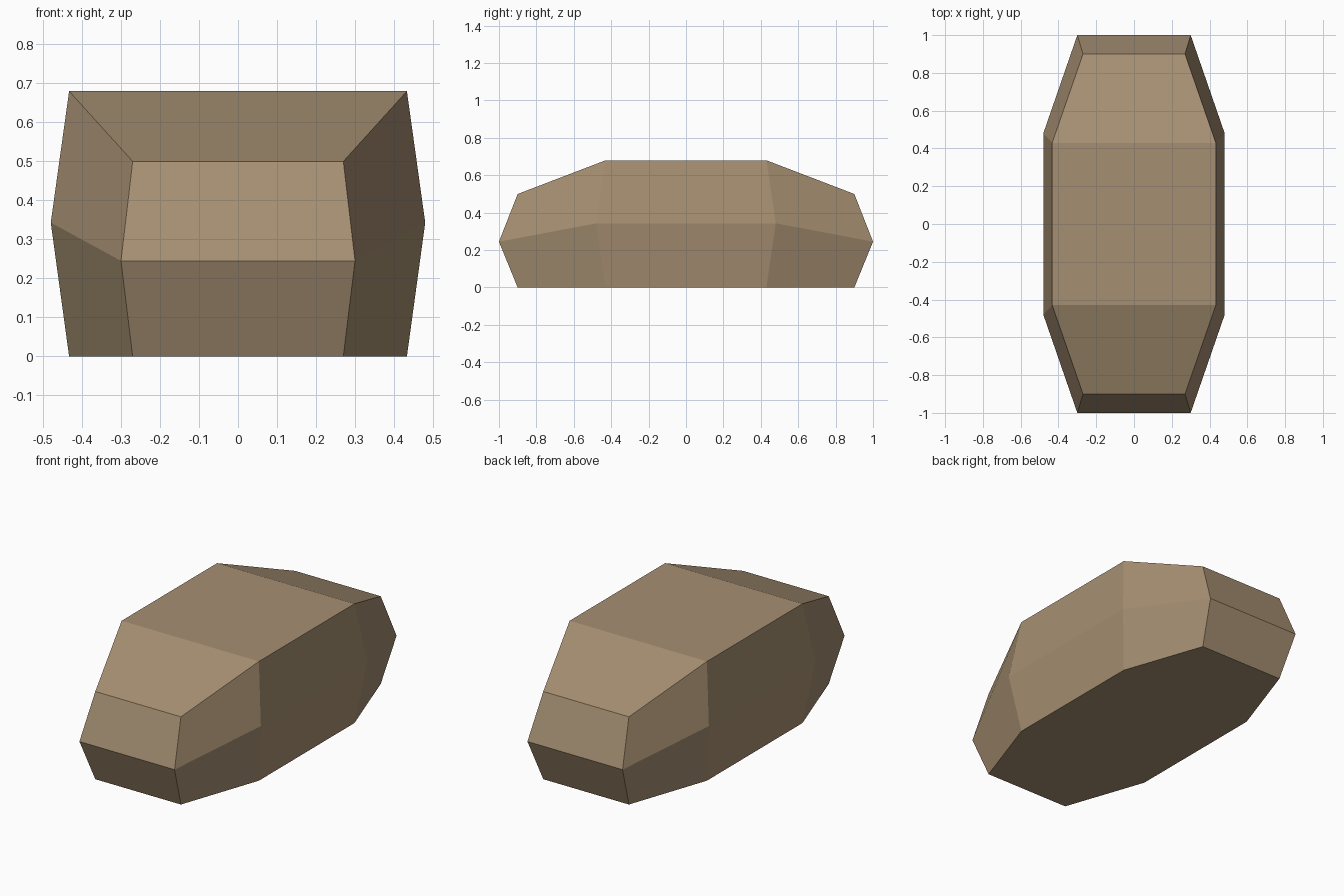
import bpy
import bmesh

cube = bpy.data.objects.get("Cube")
if cube:
    bpy.data.objects.remove(cube, do_unlink=True)

# One flat tan colour
tan = bpy.data.materials.new("tan stone")
tan.use_nodes = True
colour = (0.38, 0.275, 0.168, 1)
tan.diffuse_color = colour
tan.node_tree.nodes["Principled BSDF"].inputs["Base Color"].default_value = colour

bm = bmesh.new()


def outline(end, side):
    """Eight-sided ring mirrored from an end corner and a side corner."""
    (ex, ey, ez), (sx, sy, sz) = end, side
    half = [(ex, -ey, ez), (sx, -sy, sz), (sx, sy, sz), (ex, ey, ez)]
    points = half + [(-x, y, z) for x, y, z in reversed(half)]
    return [bm.verts.new(p) for p in points]


# Base, bulging waist and domed top outlines
base = outline((0.27, 0.90, 0), (0.433, 0.43, 0))
waist = outline((0.30, 1.00, 0.245), (0.48, 0.48, 0.343))
top = outline((0.27, 0.90, 0.50), (0.433, 0.43, 0.68))

# Faceted walls
for low, high in ((base, waist), (waist, top)):
    for i in range(8):
        j = (i + 1) % 8
        bm.faces.new((low[i], low[j], high[j], high[i]))

# Flat underside, then front slope, flat roof and back slope
bm.faces.new(list(reversed(base)))
for i in range(3):
    bm.faces.new((top[i], top[i + 1], top[6 - i], top[7 - i]))

bmesh.ops.recalc_face_normals(bm, faces=bm.faces)
mesh = bpy.data.meshes.new("faceted_body")
bm.to_mesh(mesh)
bm.free()
mesh.materials.append(tan)
body = bpy.data.objects.new("faceted_body", mesh)
bpy.context.collection.objects.link(body)
